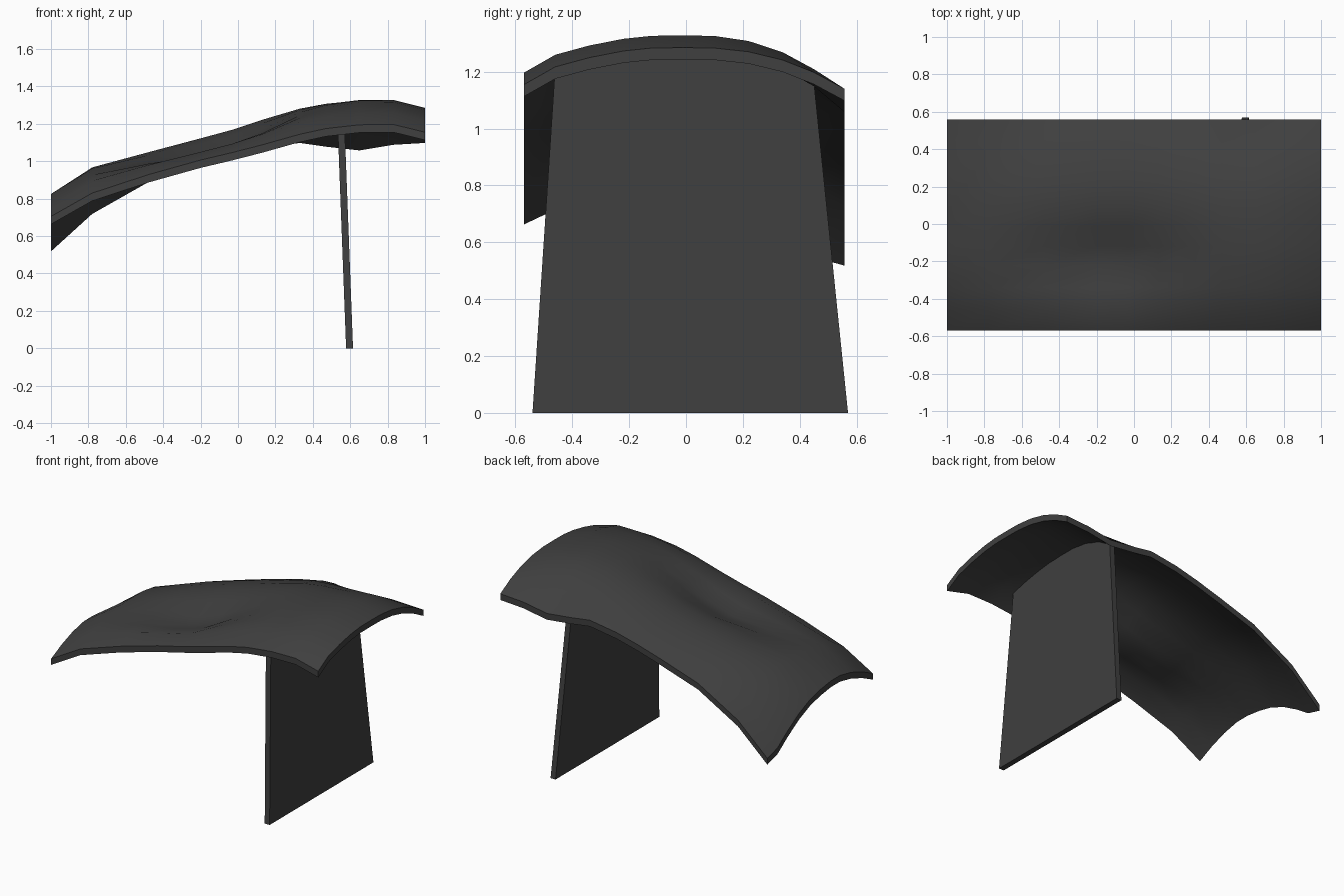
import bpy, bmesh, math

if "Cube" in bpy.data.objects:
    bpy.data.objects.remove(bpy.data.objects["Cube"])

T = 0.042                                   # shell thickness
XS    = [-1, -.78, -.48, -.2, -.03, .13, .33, .47, .65, .83, 1]
FRONT = [.705, .83, .93, 1.01, 1.05, 1.09, 1.145, 1.175, 1.195, 1.197, 1.155]
CREST = [.83, .97, 1.055, 1.135, 1.18, 1.23, 1.285, 1.31, 1.328, 1.328, 1.285]
BACK  = [.56, .76, .93, 1.02, 1.07, 1.11, 1.14, 1.12, 1.10, 1.13, 1.14]
YS    = [-.57, -.46, -.34, -.22, -.12, -.01, .1, .22, .34, .45, .558]
DROP  = [1, .52, .27, .09, .01, 0, .01, .1, .3, .6, 1]
LOW_END = [.705, .757, .80, .825, .825, .81, .785, .735, .665, .59, .56]

mat = bpy.data.materials.new("dark_grey")
mat.diffuse_color = (.05, .05, .05, 1)
mat.use_nodes = True
mat.node_tree.nodes["Principled BSDF"].inputs["Base Color"].default_value = mat.diffuse_color


def height(i, j):
    """Top of the canopy at grid point i, j."""
    if i == 0:
        return LOW_END[j]
    side = FRONT[i] if YS[j] < 0 else BACK[i]
    z = CREST[i] + (side - CREST[i]) * DROP[j]
    dent = ((XS[i] + .15) / .28) ** 2 + ((YS[j] + .2) / .14) ** 2
    return z - .115 * math.exp(-dent / 2)


def finish(bm, name):
    bmesh.ops.recalc_face_normals(bm, faces=bm.faces)
    me = bpy.data.meshes.new(name)
    bm.to_mesh(me)
    bm.free()
    ob = bpy.data.objects.new(name, me)
    bpy.context.collection.objects.link(ob)
    me.materials.append(mat)
    bpy.ops.object.select_all(action='DESELECT')
    ob.select_set(True)
    bpy.context.view_layer.objects.active = ob
    bpy.ops.object.shade_smooth_by_angle(angle=math.radians(35))


# Canopy: curved, dented sheet with vertical edges
bm = bmesh.new()
grid = [[bm.verts.new((x, y, height(i, j))) for j, y in enumerate(YS)]
        for i, x in enumerate(XS)]
for i in range(len(XS) - 1):
    for j in range(len(YS) - 1):
        bm.faces.new((grid[i][j], grid[i + 1][j], grid[i + 1][j + 1], grid[i][j + 1]))
ext = bmesh.ops.extrude_face_region(bm, geom=bm.faces[:], use_keep_orig=True)
bmesh.ops.translate(bm, vec=(0, 0, -T),
                    verts=[e for e in ext["geom"] if isinstance(e, bmesh.types.BMVert)])
finish(bm, "canopy")

# Leg: tapered, leaning slab whose top follows the canopy underside
k = XS.index(.47)
outline = [(-.54, 0), (.57, 0)]
for j in range(len(YS) - 2, 0, -1):
    z = (height(k, j) + height(k + 1, j)) / 2 - T * .7
    outline.append((YS[j], z))
bm = bmesh.new()
rings = [[bm.verts.new((.578 - .038 * z + dx, y, z)) for y, z in outline]
         for dx in (0, .037)]
bm.faces.new(rings[0])
bm.faces.new(rings[1])
n = len(outline)
for a in range(n):
    b = (a + 1) % n
    bm.faces.new((rings[0][a], rings[0][b], rings[1][b], rings[1][a]))
finish(bm, "leg_panel")
